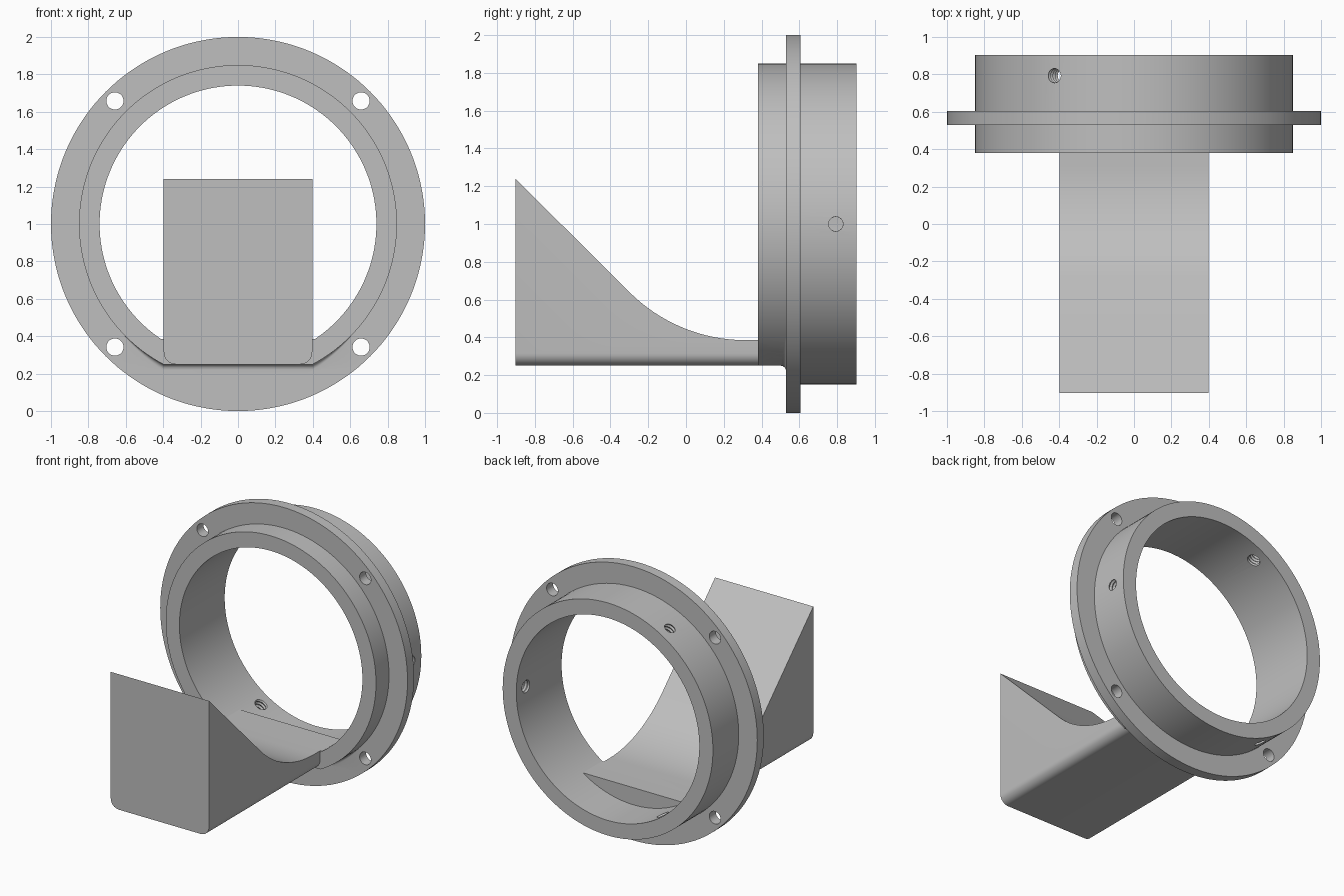
import bpy, bmesh
from math import sin, cos, pi, radians
from mathutils import Matrix, Vector

default = bpy.data.objects.get("Cube")
if default:
    bpy.data.objects.remove(default)

GREY = (0.52, 0.52, 0.52, 1)
grey = bpy.data.materials.new("plain grey")
grey.use_nodes = True
grey.diffuse_color = GREY
grey.node_tree.nodes["Principled BSDF"].inputs["Base Color"].default_value = GREY

CENTRE = Vector((0, 0, 1))
FRONT, FLANGE_FRONT, FLANGE_BACK, BACK = 0.38, 0.53, 0.605, 0.903
OUTER, INNER = 0.85, 0.74
FLOOR, SHELF = 0.25, 0.385


def make_object(name, bm):
    bmesh.ops.recalc_face_normals(bm, faces=bm.faces)
    mesh = bpy.data.meshes.new(name)
    bm.to_mesh(mesh)
    bm.free()
    mesh.materials.append(grey)
    obj = bpy.data.objects.new(name, mesh)
    bpy.context.collection.objects.link(obj)
    return obj


def loft(name, sections, closed=False):
    """Skin a row of equal-length closed sections, capping open ends."""
    bm = bmesh.new()
    rows = [[bm.verts.new(p) for p in s] for s in sections]
    pairs = list(zip(rows, rows[1:])) + ([(rows[-1], rows[0])] if closed else [])
    n = len(rows[0])
    for a, b in pairs:
        for i in range(n):
            j = (i + 1) % n
            bm.faces.new((a[i], a[j], b[j], b[i]))
    if not closed:
        bm.faces.new(rows[0])
        bm.faces.new(rows[-1])
    return make_object(name, bm)


def around(r, y, a):
    return CENTRE + Vector((r * cos(a), y, r * sin(a)))


def prism_x(name, profile, half):
    return loft(name, [[(x, y, z) for y, z in profile] for x in (-half, half)])


def apply_boolean(target, tool, operation):
    tool.hide_render = True
    mod = target.modifiers.new(operation, "BOOLEAN")
    mod.operation, mod.solver, mod.object = operation, "EXACT", tool
    bpy.context.view_layer.objects.active = target
    bpy.ops.object.modifier_apply(modifier=mod.name)
    bpy.data.objects.remove(tool)


def smooth(obj):
    bpy.ops.object.select_all(action="DESELECT")
    obj.select_set(True)
    bpy.context.view_layer.objects.active = obj
    bpy.ops.object.shade_smooth_by_angle(angle=radians(30))


# Flanged ring, turned about the y axis
ring_profile = [(INNER, FRONT), (OUTER, FRONT), (OUTER, FLANGE_FRONT), (1, FLANGE_FRONT),
                (1, FLANGE_BACK), (OUTER, FLANGE_BACK), (OUTER, BACK), (INNER, BACK)]
STEPS = 144
ring = loft("flanged_ring",
            [[around(r, y, 2 * pi * k / STEPS) for r, y in ring_profile] for k in range(STEPS)],
            closed=True)

# Tapering fillet between the lower collar and the flange
sections = []
for k in range(41):
    t = k / 40
    f = 0.004 + 0.03 * min(1, 4 * t, 4 * (1 - t))
    a = radians(225 + 90 * t)
    arc = [(OUTER + f - f * sin(q * pi / 12), FLANGE_FRONT - f + f * cos(q * pi / 12))
           for q in range(7)]
    corner = [(OUTER - 0.02, FLANGE_FRONT - f), (OUTER - 0.02, FLANGE_FRONT + 0.02),
              (OUTER + f, FLANGE_FRONT + 0.02)]
    sections.append([around(r, y, a) for r, y in arc + corner])
apply_boolean(ring, loft("collar_fillet", sections), "UNION")

# Flat underside cut through the front collar, filleted into the flange
f = 0.03
cut = [(FRONT - 0.1, -0.1), (FLANGE_FRONT, -0.1)]
cut += [(FLANGE_FRONT - f + f * cos(q * pi / 12), FLOOR - f + f * sin(q * pi / 12))
        for q in range(7)]
cut += [(FRONT - 0.1, FLOOR)]
apply_boolean(ring, prism_x("underside_cutter", cut, 0.7), "DIFFERENCE")

# Four bolt holes through the flange
for sx in (-1, 1):
    for sz in (-1, 1):
        hole = [[(0.658 * sx + 0.046 * cos(k * pi / 16), y, 1 + 0.658 * sz + 0.046 * sin(k * pi / 16))
                 for k in range(32)] for y in (0.5, 0.65)]
        apply_boolean(ring, loft("bolt_cutter", hole), "DIFFERENCE")

# Three ribbed set-screw holes through the rear collar
for angle in (0, 120, 240):
    turn = Matrix.Rotation(-radians(angle), 4, "Y")
    rows = []
    for i in range(17):
        r = 0.046 if i % 2 else 0.038
        rows.append([CENTRE + turn @ Vector((0.7 + 0.0125 * i, 0.793 + r * cos(k * pi / 12),
                                             r * sin(k * pi / 12))) for k in range(24)])
    apply_boolean(ring, loft("screw_cutter", rows), "DIFFERENCE")
smooth(ring)

# Wedge arm: sloping top easing into the flat shelf inside the ring
R = 0.87
end_y = 0.34 - SHELF - R * (1 - cos(pi / 4)) + R * sin(pi / 4)
profile = [(FLANGE_BACK, FLOOR), (FLANGE_BACK, SHELF)]
profile += [(end_y - R * sin(k * pi / 64), SHELF + R * (1 - cos(k * pi / 64))) for k in range(17)]
profile += [(-0.903, 1.24), (-0.903, FLOOR)]
arm = prism_x("wedge_arm", profile, 0.397)
bm = bmesh.new()
bm.from_mesh(arm.data)
long_edges = [e for e in bm.edges if abs(e.verts[0].co.y - e.verts[1].co.y) > 1
              and all(v.co.z < FLOOR + 0.01 for v in e.verts)]
bmesh.ops.bevel(bm, geom=long_edges, offset=0.065, segments=8, profile=0.5, affect="EDGES")
bm.to_mesh(arm.data)
bm.free()
smooth(arm)

# Shelf sides closing the sliver between arm and ring bore
prism_x("ring_shelf", [(FRONT + 0.002, 0.31), (FLANGE_BACK, 0.31),
                       (FLANGE_BACK, SHELF), (FRONT + 0.002, SHELF)], 0.43)
